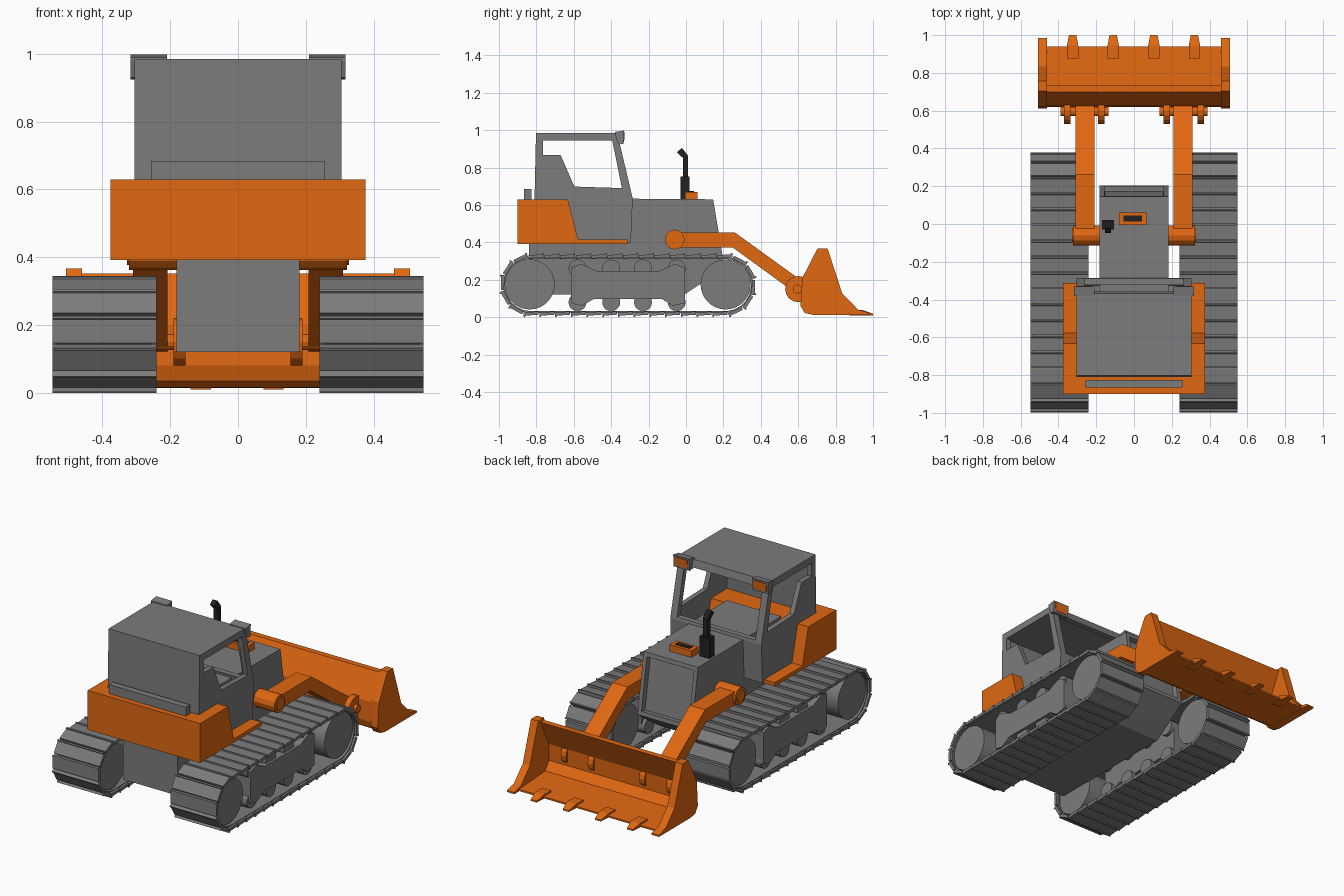
import bpy, bmesh, math
from mathutils import Vector, Matrix

cube = bpy.data.objects.get("Cube")
if cube:
    bpy.data.objects.remove(cube, do_unlink=True)


def material(name, rgb):
    m = bpy.data.materials.new(name)
    m.use_nodes = True
    m.diffuse_color = (*rgb, 1)
    m.node_tree.nodes["Principled BSDF"].inputs["Base Color"].default_value = (*rgb, 1)
    return m


GREY = material("machine grey", (0.2, 0.2, 0.2))
ORANGE = material("safety orange", (0.75, 0.138, 0.006))
BLACK = material("soot black", (0.015, 0.015, 0.015))


def add_prism(bm, pts, x0, x1):
    """Extrude a (y, z) outline from x0 to x1."""
    a = [bm.verts.new((x0, y, z)) for y, z in pts]
    b = [bm.verts.new((x1, y, z)) for y, z in pts]
    bm.faces.new(a)
    bm.faces.new(b[::-1])
    for i in range(len(pts)):
        j = (i + 1) % len(pts)
        bm.faces.new((a[i], b[i], b[j], a[j]))


def finish(name, bm, mat, smooth=False):
    bmesh.ops.recalc_face_normals(bm, faces=bm.faces)
    me = bpy.data.meshes.new(name)
    bm.to_mesh(me)
    bm.free()
    me.materials.append(mat)
    ob = bpy.data.objects.new(name, me)
    bpy.context.collection.objects.link(ob)
    if smooth:
        bpy.ops.object.select_all(action="DESELECT")
        ob.select_set(True)
        bpy.context.view_layer.objects.active = ob
        bpy.ops.object.shade_smooth_by_angle(angle=math.radians(35))
    return ob


def prism(name, pts, x0, x1, mat, mirror=False, smooth=False):
    bm = bmesh.new()
    add_prism(bm, pts, x0, x1)
    if mirror:
        add_prism(bm, pts, -x0, -x1)
    return finish(name, bm, mat, smooth)


def rect(y0, y1, z0, z1):
    return [(y0, z0), (y1, z0), (y1, z1), (y0, z1)]


def circle(y, z, r, n=28):
    return [(y + r * math.cos(math.tau * i / n), z + r * math.sin(math.tau * i / n))
            for i in range(n)]


def cut(ob, cutters):
    """Subtract the cutters, bake the result and drop the cutters."""
    for c in cutters:
        c.hide_render = True
        mod = ob.modifiers.new("cut", "BOOLEAN")
        mod.operation, mod.solver, mod.object = "DIFFERENCE", "EXACT", c
    dg = bpy.context.evaluated_depsgraph_get()
    me = bpy.data.meshes.new_from_object(ob.evaluated_get(dg))
    ob.modifiers.clear()
    ob.data = me
    for c in cutters:
        bpy.data.objects.remove(c, do_unlink=True)


# --- Tracks: thin belt plus overlapping shoes around a stadium path
REAR, FRONT, MID, R = -0.828, 0.208, 0.172, 0.152
STRAIGHT, ARC = FRONT - REAR, math.pi * R


def track_point(d):
    """Point and outward angle at distance d along the track."""
    d %= 2 * (STRAIGHT + ARC)
    if d < STRAIGHT:
        return FRONT - d, MID + R, math.pi / 2
    d -= STRAIGHT
    if d < ARC:
        a = math.pi / 2 + d / R
        return REAR + R * math.cos(a), MID + R * math.sin(a), a
    d -= ARC
    if d < STRAIGHT:
        return REAR + d, MID - R, -math.pi / 2
    a = -math.pi / 2 + (d - STRAIGHT) / R
    return FRONT + R * math.cos(a), MID + R * math.sin(a), a


SHOES = 36
PITCH = 2 * (STRAIGHT + ARC) / SHOES
SHOE = [(-0.04, -0.006), (0.04, -0.01), (0.04, 0.007), (-0.03, 0.012), (-0.032, 0.018), (-0.04, 0.018)]
bm = bmesh.new()
for i in range(SHOES):
    y, z, a = track_point(i * PITCH)
    n, t = Vector((math.cos(a), math.sin(a))), Vector((-math.sin(a), math.cos(a)))
    pts = [Vector((y, z)) + t * u + n * v for u, v in SHOE]
    for s in (-1, 1):
        add_prism(bm, pts, s * 0.24, s * 0.548)
finish("track_shoes", bm, GREY)

bm = bmesh.new()
steps = 72
ring = []
for i in range(steps):
    y, z, a = track_point(i * 2 * (STRAIGHT + ARC) / steps)
    ring.append([(y + k * math.cos(a), z + k * math.sin(a)) for k in (-0.012, -0.003)])
for i in range(steps):
    p, q = ring[i], ring[(i + 1) % steps]
    for s in (-1, 1):
        add_prism(bm, [p[0], p[1], q[1], q[0]], s * 0.255, s * 0.535)
finish("track_belt", bm, GREY)

# --- Wheels, rollers and side frames
for name, y in (("rear_wheels", -0.836), ("front_wheels", 0.212)):
    prism(name, circle(y, 0.175, 0.134), 0.26, 0.525, GREY, True, True)
for i, y in enumerate((-0.58, -0.4, -0.23, -0.05)):
    for level, z in (("lower", 0.08), ("upper", 0.26)):
        prism(f"{level}_rollers_{i + 1}", circle(y, z, 0.048, 20), 0.28, 0.5, GREY, True, True)
prism("track_frames", [(-0.615, 0.075), (-0.56, 0.06), (-0.49, 0.098), (-0.13, 0.098), (-0.07, 0.06),
                       (-0.005, 0.075), (-0.005, 0.265), (-0.06, 0.285), (-0.14, 0.248),
                       (-0.48, 0.248), (-0.56, 0.285), (-0.615, 0.265)], 0.3, 0.515, GREY, True)

# --- Hull and hood with a recessed grille on the sloped nose
bm = bmesh.new()
add_prism(bm, [(-0.84, 0.12), (-0.01, 0.12), (0.08, 0.18), (0.205, 0.27), (0.145, 0.63),
               (-0.65, 0.636), (-0.65, 0.45), (-0.84, 0.42)], -0.182, 0.182)
bmesh.ops.recalc_face_normals(bm, faces=bm.faces)
nose = [f for f in bm.faces if f.normal.y > 0.9]
bmesh.ops.inset_individual(bm, faces=nose, thickness=0.035)
bmesh.ops.inset_individual(bm, faces=nose, thickness=0.004, depth=-0.03)
finish("hull_and_hood", bm, GREY)

# --- Rear counterweight with side steps, and the bar on top
prism("rear_body", [(-0.9, 0.392), (-0.9, 0.63), (-0.632, 0.63), (-0.577, 0.415),
                    (-0.312, 0.415), (-0.312, 0.392)], -0.376, 0.376, ORANGE)
prism("rear_bar", rect(-0.866, -0.826, 0.62, 0.684), -0.257, 0.257, GREY)

# --- Hollow cab with open side windows and windscreen
cab = prism("cab", [(-0.815, 0.4), (-0.802, 0.985), (-0.368, 0.985), (-0.285, 0.635),
                    (-0.295, 0.4)], -0.305, 0.305, GREY)
cut(cab, [
    prism("cab_hollow", [(-0.79, 0.5), (-0.775, 0.945), (-0.392, 0.945), (-0.318, 0.63), (-0.325, 0.5)],
          -0.275, 0.275, GREY),
    prism("window_hole", [(-0.765, 0.866), (-0.765, 0.944), (-0.394, 0.944), (-0.343, 0.69),
                          (-0.597, 0.698), (-0.67, 0.866)], -0.5, 0.5, GREY),
    prism("windscreen_hole", rect(-0.45, -0.2, 0.65, 0.94), -0.262, 0.262, GREY),
])

# --- Roof lamps
prism("lamp_housings", [(-0.38, 0.98), (-0.38, 0.99), (-0.33, 0.998), (-0.335, 0.925), (-0.365, 0.93)],
      0.21, 0.317, GREY, True)
prism("lamp_lenses", [(-0.332, 0.988), (-0.327, 0.988), (-0.331, 0.937), (-0.336, 0.937)],
      0.222, 0.305, ORANGE, True)

# --- Exhaust and filler cap on the hood
prism("exhaust_base", rect(-0.03, 0.02, 0.625, 0.752), -0.17, -0.105, BLACK)
prism("exhaust_pipe", [(-0.015, 0.74), (0.012, 0.74), (0.012, 0.862), (-0.022, 0.905),
                       (-0.048, 0.882), (-0.015, 0.85)], -0.154, -0.122, BLACK)
prism("filler_box", rect(-0.005, 0.062, 0.625, 0.67), -0.08, 0.066, ORANGE)
prism("filler_slot", rect(0.014, 0.044, 0.668, 0.674), -0.055, 0.042, BLACK)

# --- Loader arms, pivots and bucket lugs
prism("arm_pivots", circle(-0.06, 0.415, 0.053, 12), 0.178, 0.322, ORANGE, True)
prism("pivot_caps", circle(-0.06, 0.415, 0.038, 12), 0.322, 0.328, ORANGE, True)
prism("loader_arms", [(-0.06, 0.452), (0.262, 0.452), (0.625, 0.19), (0.625, 0.12), (0.57, 0.14),
                      (0.25, 0.372), (-0.06, 0.372)], 0.208, 0.31, ORANGE, True)
for name, x in (("inner_lugs", 0.155), ("outer_lugs", 0.335)):
    prism(name, circle(0.6, 0.15, 0.07, 16) + [], x, x + 0.035, ORANGE, True)
prism("bucket_pins", circle(0.595, 0.15, 0.024, 12), 0.135, 0.388, ORANGE, True)

# --- Bucket shell, side plates and teeth
prism("bucket_shell", [(0.7, 0.352), (0.625, 0.2), (0.62, 0.08), (0.635, 0.035), (0.67, 0.016),
                       (0.94, 0.014), (0.94, 0.024), (0.69, 0.04), (0.652, 0.09), (0.655, 0.19),
                       (0.735, 0.352)], -0.465, 0.465, ORANGE)
prism("bucket_sides", [(0.612, 0.06), (0.635, 0.022), (0.68, 0.012), (0.985, 0.012), (0.985, 0.022),
                       (0.92, 0.04), (0.835, 0.128), (0.757, 0.367), (0.703, 0.367), (0.622, 0.21)],
      0.46, 0.508, ORANGE, True)
bm = bmesh.new()
for i in range(4):
    x = -0.325 + i * 0.215
    add_prism(bm, [(0.875, 0.01), (1, 0.01), (1, 0.018), (0.945, 0.038), (0.875, 0.038)], x - 0.03, x + 0.03)
    for v in bm.verts:
        if v.co.y > 0.99 and abs(v.co.x - x) < 0.031:
            v.co.x = x + (v.co.x - x) * 0.65
finish("bucket_teeth", bm, ORANGE)
